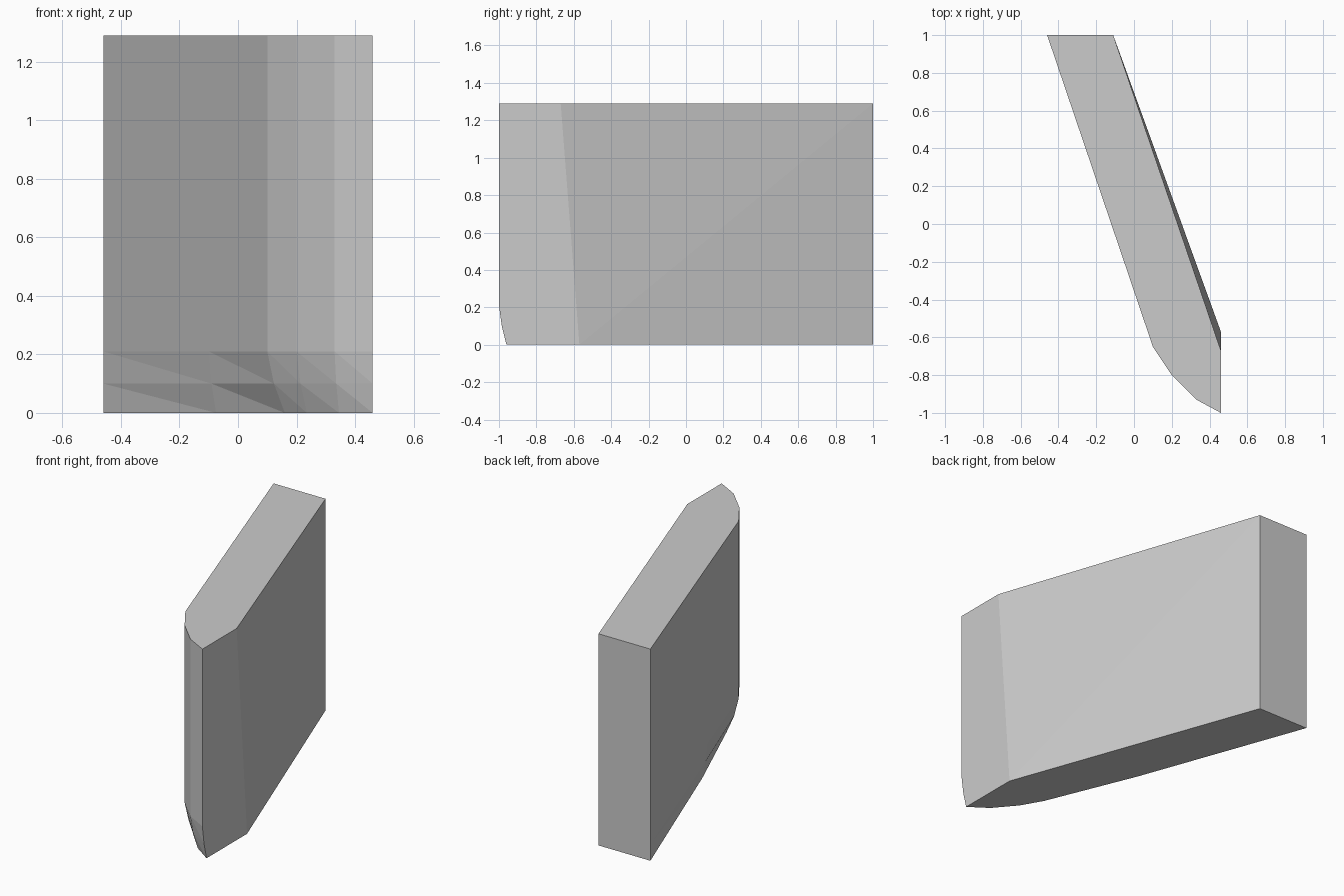
import bpy, bmesh

if "Cube" in bpy.data.objects:
    bpy.data.objects.remove(bpy.data.objects["Cube"])

H = 1.29
# Rounded side, back to front: x, y, and inward shift (dx, dy) at the floor
side = [(-0.46, 1.00, 0.00, 0.00),
        (-0.10, -0.06, 0.025, 0.01),
        (0.10, -0.65, 0.06, 0.03),
        (0.20, -0.80, 0.035, 0.05),
        (0.33, -0.93, 0.015, 0.05),
        (0.46, -1.00, 0.00, 0.04)]
# Height levels and the share of the inward shift at each
levels = [(0.0, 1.0), (0.10, 0.38), (0.21, 0.0), (H, 0.0)]

bm = bmesh.new()
cols = [[bm.verts.new((x + dx * k, y + dy * k, z)) for z, k in levels]
        for x, y, dx, dy in side]

# Curved outer wall with the softened lower edge
for a, b in zip(cols, cols[1:]):
    for i in range(len(levels) - 1):
        bm.faces.new((a[i], b[i], b[i + 1], a[i + 1]))

# Flat inner wall corners (front edge leans slightly)
front_low = bm.verts.new((0.46, -0.57, 0))
front_top = bm.verts.new((0.46, -0.67, H))
back_low = bm.verts.new((-0.11, 1, 0))
back_top = bm.verts.new((-0.11, 1, H))
bm.faces.new((front_low, back_low, back_top))
bm.faces.new((front_low, back_top, front_top))

# Front cut, back end, floor and top
bm.faces.new(cols[-1] + [front_top, front_low])
bm.faces.new(cols[0] + [back_top, back_low])
bm.faces.new([c[0] for c in cols] + [front_low, back_low])
bm.faces.new([c[-1] for c in cols] + [front_top, back_top])
bmesh.ops.triangulate(bm, faces=[f for f in bm.faces if len(f.verts) == 4])
bmesh.ops.recalc_face_normals(bm, faces=bm.faces)

mesh = bpy.data.meshes.new("slanted_panel")
bm.to_mesh(mesh)
bm.free()
obj = bpy.data.objects.new("slanted_panel", mesh)
bpy.context.collection.objects.link(obj)
